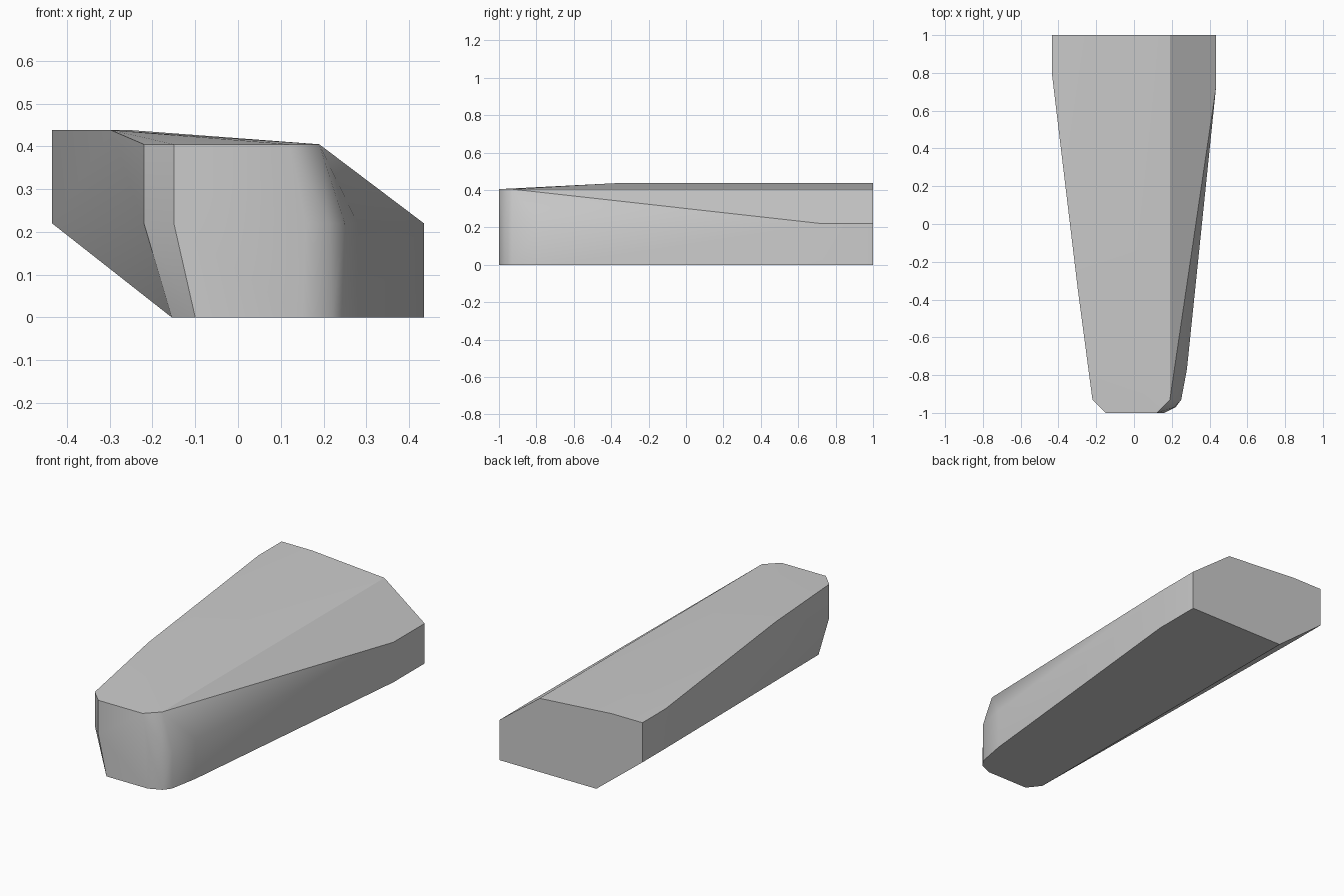
import bpy
import bmesh
import math

if "Cube" in bpy.data.objects:
    bpy.data.objects.remove(bpy.data.objects["Cube"], do_unlink=True)

# Heights shared by the cross-sections
MID, SHOULDER, TOP = 0.22, 0.405, 0.438

# Cross-sections (x, z) along the length, from nose to back end
sections = {
    -1.0: [(-0.10, 0), (0.15, 0), (0.16, MID), (0.12, SHOULDER),
           (-0.15, SHOULDER), (-0.15, MID)],
    -0.97: [(0.22, 0), (0.215, MID)],
    -0.93: [(-0.155, 0), (0.25, 0), (0.25, MID), (0.19, SHOULDER),
            (-0.22, SHOULDER), (-0.22, MID)],
    -0.77: [(0.28, 0), (0.28, MID)],
    -0.35: [(-0.297, TOP)],
    0.73: [(0.435, 0), (0.435, MID)],
    0.8: [(-0.435, MID), (-0.435, TOP)],
    1.0: [(-0.155, 0), (0.435, 0), (0.435, MID), (0.19, SHOULDER),
          (-0.25, TOP), (-0.435, TOP), (-0.435, MID)],
}

# Skin the sections with a convex shell
bm = bmesh.new()
for y, profile in sections.items():
    for x, z in profile:
        bm.verts.new((x, y, z))
hull = bmesh.ops.convex_hull(bm, input=bm.verts[:])
loose = [v for v in bm.verts if not v.link_faces]
bmesh.ops.delete(bm, geom=loose, context='VERTS')
bmesh.ops.dissolve_limit(bm, angle_limit=math.radians(0.5),
                         verts=bm.verts[:], edges=bm.edges[:])
bmesh.ops.recalc_face_normals(bm, faces=bm.faces[:])
mesh = bpy.data.meshes.new("tapered_body")
bm.to_mesh(mesh)
bm.free()
body = bpy.data.objects.new("tapered_body", mesh)
bpy.context.collection.objects.link(body)

# Plain grey surface
grey = bpy.data.materials.new("light_grey")
grey.use_nodes = True
colour = (0.6, 0.6, 0.6, 1)
grey.diffuse_color = colour
grey.node_tree.nodes["Principled BSDF"].inputs["Base Color"].default_value = colour
mesh.materials.append(grey)

# Soft shallow creases, crisp steep ones
bpy.ops.object.select_all(action='DESELECT')
body.select_set(True)
bpy.context.view_layer.objects.active = body
bpy.ops.object.shade_smooth_by_angle(angle=math.radians(30))
